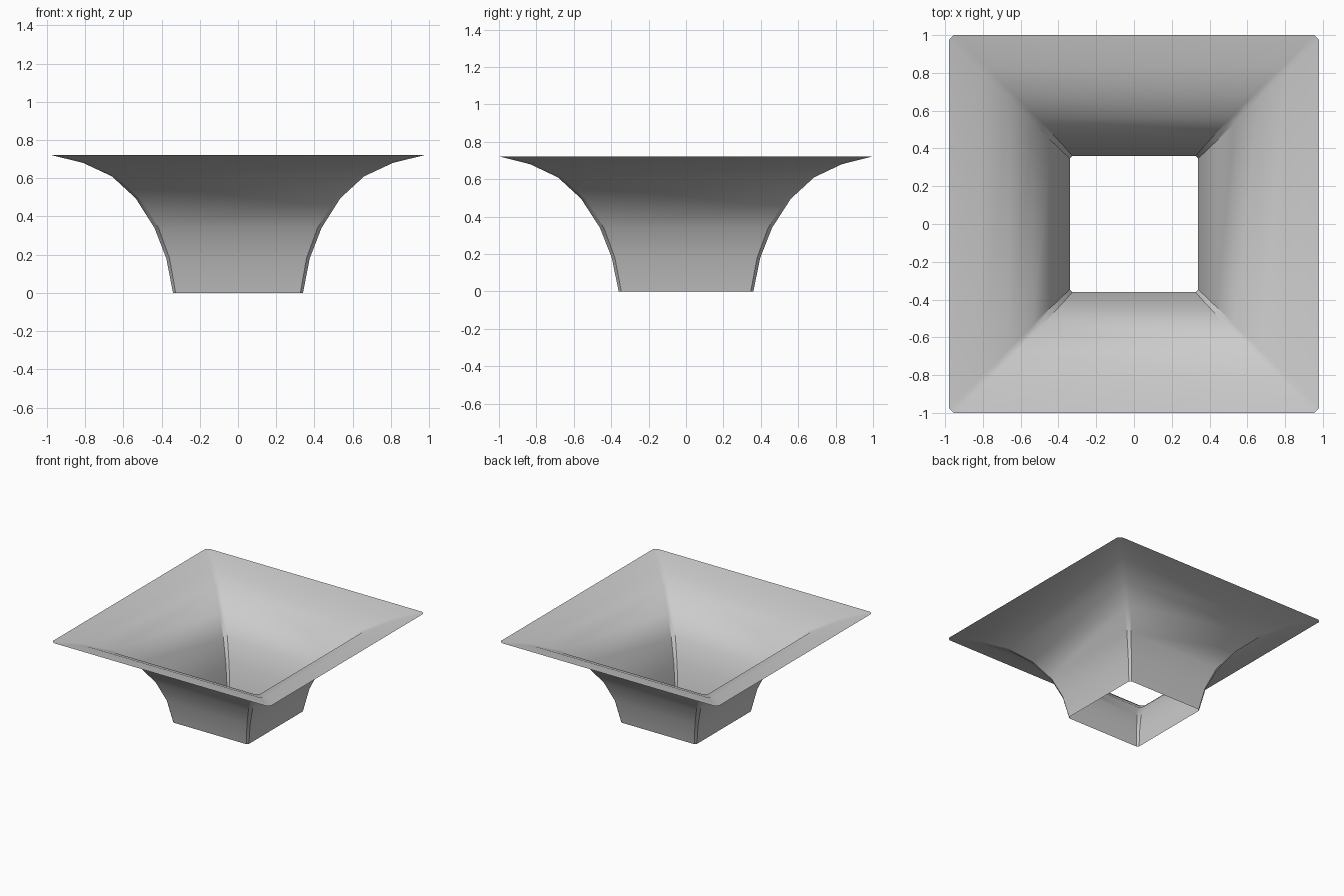
import bpy
import bmesh

cube = bpy.data.objects.get("Cube")
if cube:
    bpy.data.objects.remove(cube, do_unlink=True)

# One plain grey for the whole sheet
grey = bpy.data.materials.new("light_grey")
grey.use_nodes = True
grey.diffuse_color = (0.6, 0.6, 0.6, 1)
grey.node_tree.nodes["Principled BSDF"].inputs["Base Color"].default_value = (0.6, 0.6, 0.6, 1)

# Flare profile: half width, half depth, height, corner cut
PROFILE = [
    (0.34, 0.36, 0.0, 0.014),
    (0.375, 0.397, 0.18, 0.017),
    (0.437, 0.46, 0.34, 0.021),
    (0.535, 0.56, 0.495, 0.024),
    (0.66, 0.685, 0.61, 0.025),
    (0.81, 0.833, 0.68, 0.025),
    (0.98, 1.0, 0.722, 0.025),
]


def ring(bm, w, d, z, c):
    """Rectangle with cut corners, counter-clockwise."""
    corners = [(w, -d + c), (w, d - c), (w - c, d), (c - w, d),
               (-w, d - c), (-w, c - d), (c - w, -d), (w - c, -d)]
    return [bm.verts.new((x, y, z)) for x, y in corners]


# Open flared square funnel
bm = bmesh.new()
rings = [ring(bm, *level) for level in PROFILE]
for low, high in zip(rings, rings[1:]):
    for i in range(len(low)):
        j = (i + 1) % len(low)
        bm.faces.new((low[i], low[j], high[j], high[i]))
mesh = bpy.data.meshes.new("flared_funnel")
bm.to_mesh(mesh)
bm.free()
mesh.materials.append(grey)

funnel = bpy.data.objects.new("flared_funnel", mesh)
bpy.context.collection.objects.link(funnel)
bpy.context.view_layer.objects.active = funnel
funnel.select_set(True)
bpy.ops.object.shade_smooth_by_angle(angle=0.52)
